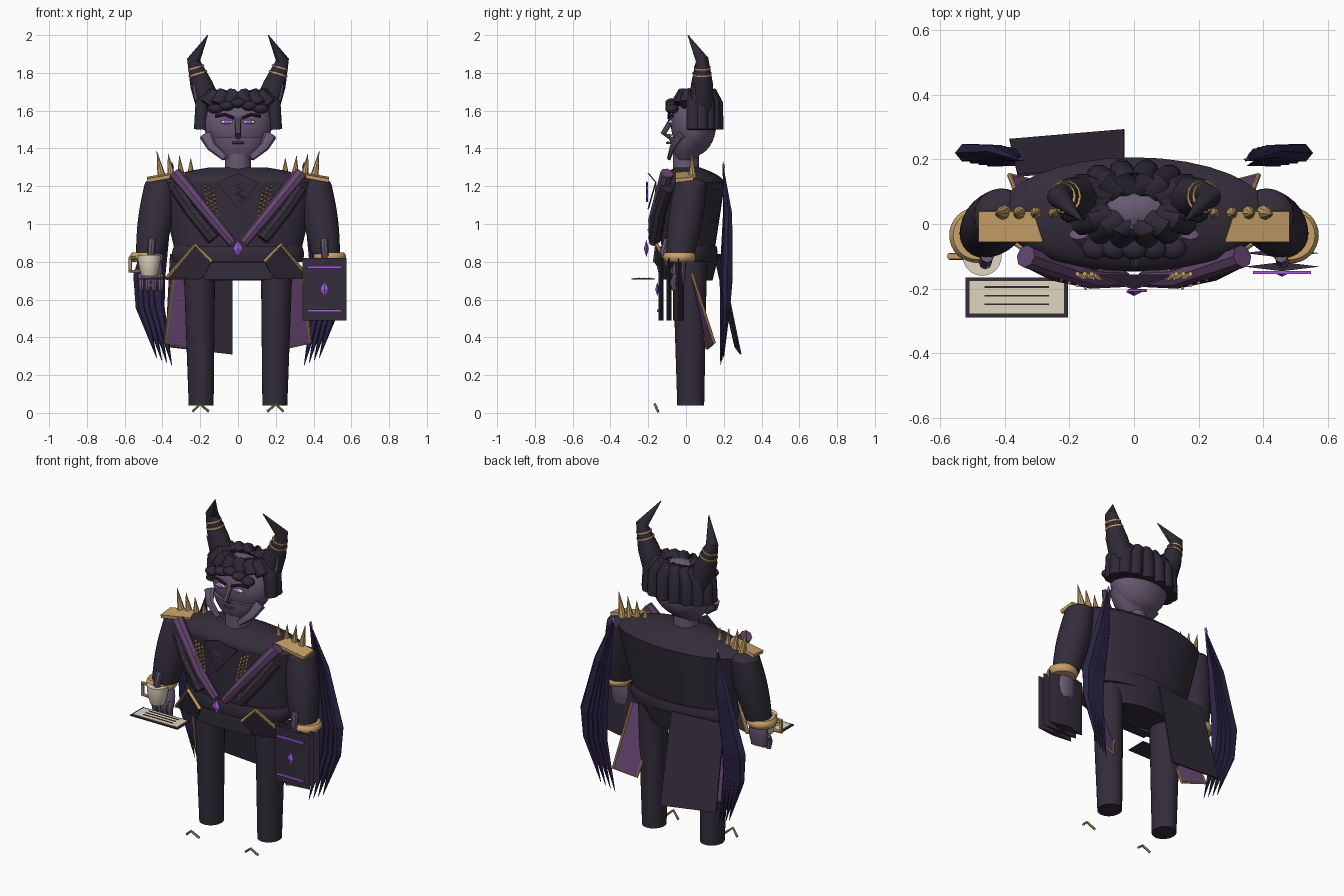
import bpy, bmesh, math
from mathutils import Vector, Matrix

cube = bpy.data.objects.get("Cube")
if cube:
    bpy.data.objects.remove(cube, do_unlink=True)


def material(name, red, green, blue):
    mat = bpy.data.materials.new(name)
    mat.use_nodes = True
    colour = (red, green, blue, 1)
    mat.diffuse_color = colour
    mat.node_tree.nodes["Principled BSDF"].inputs["Base Color"].default_value = colour
    return mat


COAT = material("coat charcoal", .034, .026, .043)
HAIR = material("hair black", .028, .022, .036)
SKIN = material("skin mauve", .14, .1, .17)
CLOTH = material("cloth plum", .13, .06, .16)
GOLD = material("gold", .58, .36, .14)
WING = material("wing indigo", .024, .016, .06)
GLOW = material("gem violet", .4, .11, .85)
CREAM = material("cream", .74, .67, .52)


def finish(bm, name, mat, smooth=True):
    bmesh.ops.recalc_face_normals(bm, faces=bm.faces)
    mesh = bpy.data.meshes.new(name)
    bm.to_mesh(mesh)
    bm.free()
    mesh.materials.append(mat)
    obj = bpy.data.objects.new(name, mesh)
    bpy.context.collection.objects.link(obj)
    if smooth:
        bpy.ops.object.select_all(action='DESELECT')
        obj.select_set(True)
        bpy.context.view_layer.objects.active = obj
        bpy.ops.object.shade_smooth_by_angle(angle=math.radians(40))
    return obj


def circle(center, side, front, sides):
    angles = [2 * math.pi * i / sides for i in range(sides)]
    return [center + side * math.cos(a) + front * math.sin(a) for a in angles]


def skin_rings(name, mat, rings, smooth=True):
    bm = bmesh.new()
    loops = [[bm.verts.new(p) for p in ring] for ring in rings]
    for low, high in zip(loops, loops[1:]):
        for i in range(len(low)):
            bm.faces.new((low[i - 1], low[i], high[i], high[i - 1]))
    bm.faces.new(loops[0])
    bm.faces.new(loops[-1])
    finish(bm, name, mat, smooth)


def column(name, mat, bottom, top, low, high, depth=1, bulge=0, steps=8, sides=32):
    """Upright elliptical column with level rings and an optional swelling."""
    rings = []
    for i in range(steps + 1):
        t = i / steps
        radius = low + (high - low) * t + bulge * math.sin(math.pi * t)
        rings.append(circle(Vector(bottom).lerp(Vector(top), t), Vector((radius, 0, 0)),
                            Vector((0, radius * depth, 0)), sides))
    skin_rings(name, mat, rings)


def tube(name, mat, points, radius, taper=0, ease=1, spindle=False, sides=8, flat=1, smooth=True):
    """Tube along a path; it narrows by the taper, or to both ends if a spindle."""
    pts = [Vector(p) for p in points]
    last = len(pts) - 1
    rings = []
    for i, point in enumerate(pts):
        t = i / last
        scale = max(.03, math.sin(math.pi * t) if spindle else 1 - taper * t ** ease)
        along = (pts[min(i + 1, last)] - pts[max(i - 1, 0)]).normalized()
        ref = Vector((0, 0, 1)) if abs(along.y) > .9 else Vector((0, 1, 0))
        side = along.cross(ref).normalized()
        rings.append(circle(point, side * radius * scale, side.cross(along) * radius * scale * flat, sides))
    skin_rings(name, mat, rings, smooth)


def plate(name, mat, outline, thickness=.008):
    bm = bmesh.new()
    bm.faces.new([bm.verts.new(p) for p in outline])
    solid = finish(bm, name, mat, False).modifiers.new("thickness", 'SOLIDIFY')
    solid.thickness, solid.offset = thickness, 0


def placed(center, size):
    return Matrix.Translation(center) @ Matrix.Diagonal((*size, 1))


def box(name, mat, center, size):
    bm = bmesh.new()
    bmesh.ops.create_cube(bm, size=1, matrix=placed(center, size))
    finish(bm, name, mat, False)


def ball(name, mat, center, radii, segments=16):
    bm = bmesh.new()
    bmesh.ops.create_uvsphere(bm, u_segments=segments, v_segments=segments // 2, radius=1,
                              matrix=placed(center, radii))
    finish(bm, name, mat)


def gem(name, center, width, height):
    middle, tip = Vector(center), Vector((0, 0, height))
    tube(name, GLOW, [middle - tip, middle, middle + tip], width, spindle=True, sides=4, flat=.5, smooth=False)


# Torso, belt and hips
column("torso", COAT, (0, .01, .84), (0, .03, 1.22), low=.33, high=.42, depth=.42)
column("shoulders", COAT, (0, .03, 1.22), (0, .01, 1.3), low=.42, high=.15, depth=.42, bulge=.06)
column("belt", COAT, (0, .01, .8), (0, .01, .88), low=.34, high=.34, depth=.45, bulge=.01)
column("hips", COAT, (0, .04, .7), (0, .02, .82), low=.2, high=.3, depth=.5)
box("waist_panel", COAT, (0, -.1, .75), (.36, .06, .09))
gem("belt_gem", (0, -.21, .87), width=.026, height=.045)

# Chest plate with zigzag rune
plate("chest_plate", COAT, [(-.11, -.16, 1.22), (0, -.2, 1.27), (.11, -.16, 1.22), (0, -.2, 1.08)])
tube("chest_rune", GLOW, [((-1) ** i * .02 + .004 * i, -.206, 1.22 - .02 * i) for i in range(6)], radius=.005)

# Neck and head
column("neck", SKIN, (0, 0, 1.28), (0, 0, 1.37), low=.07, high=.07)
column("jaw", SKIN, (0, 0, 1.34), (0, .02, 1.46), low=.08, high=.165, depth=.66, bulge=.01)
ball("head", SKIN, (0, .04, 1.53), (.18, .12, .17), segments=32)
tube("nose", SKIN, [(0, -.07, 1.56), (0, -.12, 1.48), (0, -.08, 1.46)], radius=.015)
tube("mouth", CLOTH, [(-.03, -.09, 1.43), (0, -.1, 1.43), (.03, -.09, 1.43)], radius=.006)

# Hair locks: long around sides and back, short at the forehead
locks = 16
for i in range(locks):
    angle = 2 * math.pi * (i + .5) / locks
    across, back = math.cos(angle), math.sin(angle)
    low = 1.63 if back < -.4 else 1.5
    heights = ((.55, 1.66), (.8, 1.68), (1, 1.64), (1.05, low))
    tube("hair_lock", HAIR, [(.19 * across * reach, .06 + .1 * back * reach, z) for reach, z in heights],
         radius=.043, taper=.12, sides=10)
for i in range(-2, 3):
    ball("fringe_curl", HAIR, (.06 * i, -.075, 1.64 - .015 * abs(i)), (.042, .035, .026))

for s in (-1, 1):
    # Face details
    ball("eye", CREAM, (s * .06, -.08, 1.54), (.032, .012, .011))
    ball("iris", GLOW, (s * .058, -.089, 1.54), (.017, .006, .012))
    tube("eyebrow", HAIR, [(s * .02, -.09, 1.56), (s * .07, -.09, 1.58), (s * .12, -.07, 1.57)], radius=.008)
    tube("cheek_fin", SKIN, [(s * .17, -.03, 1.47), (s * .14, -.07, 1.41), (s * .07, -.09, 1.35)],
         radius=.035, taper=.5, flat=.6)
    tube("ear", SKIN, [(s * .18, .06, 1.6), (s * .24, .04, 1.75)], radius=.04, taper=1, flat=.5)

    # Horns with gold bands
    horn = [Vector(p) for p in ((s * .15, .08, 1.62), (s * .195, .085, 1.74),
                                (s * .235, .085, 1.87), (s * .16, .01, 2))]
    tube("horn", HAIR, horn, radius=.07, taper=1, ease=1.7, sides=14)
    for t in (.4, .65):
        tube("horn_band", GOLD, [horn[1].lerp(horn[2], t), horn[1].lerp(horn[2], t + .06)],
             radius=.062 - .026 * t, sides=14)

    # Arms, cuffs and hands
    column("sleeve", COAT, (s * .465, -.03, .84), (s * .41, .025, 1.21), low=.075, high=.085, bulge=.012)
    ball("shoulder", COAT, (s * .41, .025, 1.21), (.085, .085, .035))
    column("cuff", GOLD, (s * .485, -.035, .8), (s * .485, -.035, .85), low=.075, high=.075, bulge=.012)
    column("hand", SKIN, (s * .46, -.045, .67), (s * .46, -.03, .84), low=.05, high=.04, depth=.6, bulge=.015)
    tube("thumb", SKIN, [(s * .455, -.1, .92), (s * .46, -.12, .85), (s * .465, -.09, .78)], radius=.02)
    for k in range(4):
        x = s * (.41 + .034 * k)
        tube("finger", SKIN, [(x, -.05, .73), (x, -.07, .69), (x, -.06, .65)], radius=.02, taper=.3)

    # Shoulder plates and spikes
    plate("shoulder_plate", GOLD, [(s * .48, -.055, 1.23), (s * .28, -.055, 1.265),
                                   (s * .31, .04, 1.27), (s * .48, .04, 1.24)], thickness=.02)
    for k in range(4):
        x = .25 + .05 * k
        tube("shoulder_spike", GOLD, [(s * x, .035, 1.23), (s * (x + .01 * k), .03, 1.35 + .012 * k)],
             radius=.026, taper=1)

    # Lapel rolls, studs and chest chains
    tube("lapel", CLOTH, [(s * .335, -.1, 1.27), (s * .13, -.17, 1.02), (s * .03, -.17, .9)],
         radius=.036, taper=.3)
    tube("lower_lapel", COAT, [(s * .33, -.1, 1.19), (s * .25, -.14, 1.07), (s * .13, -.165, .92)], radius=.036)
    for k in range(7):
        ball("lapel_stud", GOLD, (s * (.3 - .025 * k), -.145 - .009 * k, 1.15 - .03 * k), [.006] * 3, segments=6)
    for k in range(9):
        for j in range(3):
            spot = (s * (.175 - .004 * k - .022 * j), -.155 - .002 * k, 1.2 - .022 * k - .012 * j)
            ball("chain_bead", GOLD, spot, [.009] * 3, segments=6)

    # Coat flap and hip panel with gold trim
    flap = [(s * .34, .03, .74), (s * .385, .15, .37), (s * .25, .115, .34), (s * .15, .02, .74)]
    plate("coat_flap", CLOTH, flap)
    tube("flap_trim", GOLD, flap, radius=.008)
    hip = [(s * .38, -.05, .71), (s * .225, -.155, .89), (s * .14, -.165, .8)]
    plate("hip_panel", COAT, hip + [(s * .19, -.11, .71)])
    tube("hip_trim", GOLD, hip, radius=.01)

    # Legs and toe claws
    column("leg", COAT, (s * .195, .025, .04), (s * .205, .02, .8), low=.066, high=.084, depth=1.08)
    tube("toe_claw", GOLD, [(s * .155, -.148, .008), (s * .2, -.165, .045), (s * .24, -.148, .008)], radius=.007)

    # Folded wing of layered feathers
    for k in range(4):
        t = k / 3
        tube("wing_feather", WING, [(s * .345, .195, 1.32), (s * (.385 + .04 * t), .215 + .01 * t, 1.05),
                                    (s * (.43 + .08 * t), .205 + .015 * t, .72),
                                    (s * (.42 + .09 * t), .2 + .015 * t, .56),
                                    (s * (.35 + .08 * t), .18 + .02 * t, .25 + .04 * t)],
             radius=.045, spindle=True, sides=6, flat=.7, smooth=False)
    gem("wing_tip_gem", (s * .35, .2, 1.3), width=.012, height=.03)

# Back coat panel, set to one side
plate("back_panel", COAT, [(-.36, .15, .84), (-.03, .18, .84), (-.03, .29, .31), (-.385, .26, .35)])

# Book of lens-shaped boards held on the left side
for y, depth in ((-.132, .12), (-.09, .12), (-.04, .25)):
    column("book_board", COAT, (.458, y, .49), (.458, y, .82), low=.117, high=.117, depth=depth, steps=1, sides=4)
for z in (.54, .77):
    box("book_strip", GLOW, (.458, -.15, z), (.18, .009, .013))
gem("book_gem", (.458, -.152, .655), width=.022, height=.036)

# Mug held on the right side
column("mug", CREAM, (-.47, -.1, .725), (-.47, -.1, .835), low=.04, high=.06, bulge=.005)
tube("mug_handle", GOLD, [(-.52, -.1, .82), (-.57, -.1, .82), (-.57, -.1, .75), (-.52, -.1, .75)], radius=.011)

# Writing tablet
box("tablet_frame", COAT, (-.363, -.227, .708), (.318, .124, .006))
box("tablet_page", CREAM, (-.363, -.227, .712), (.294, .1, .004))
for k in (-1, 0, 1):
    box("tablet_line", HAIR, (-.363, -.222 + .027 * k, .715), (.2, .005, .003))
